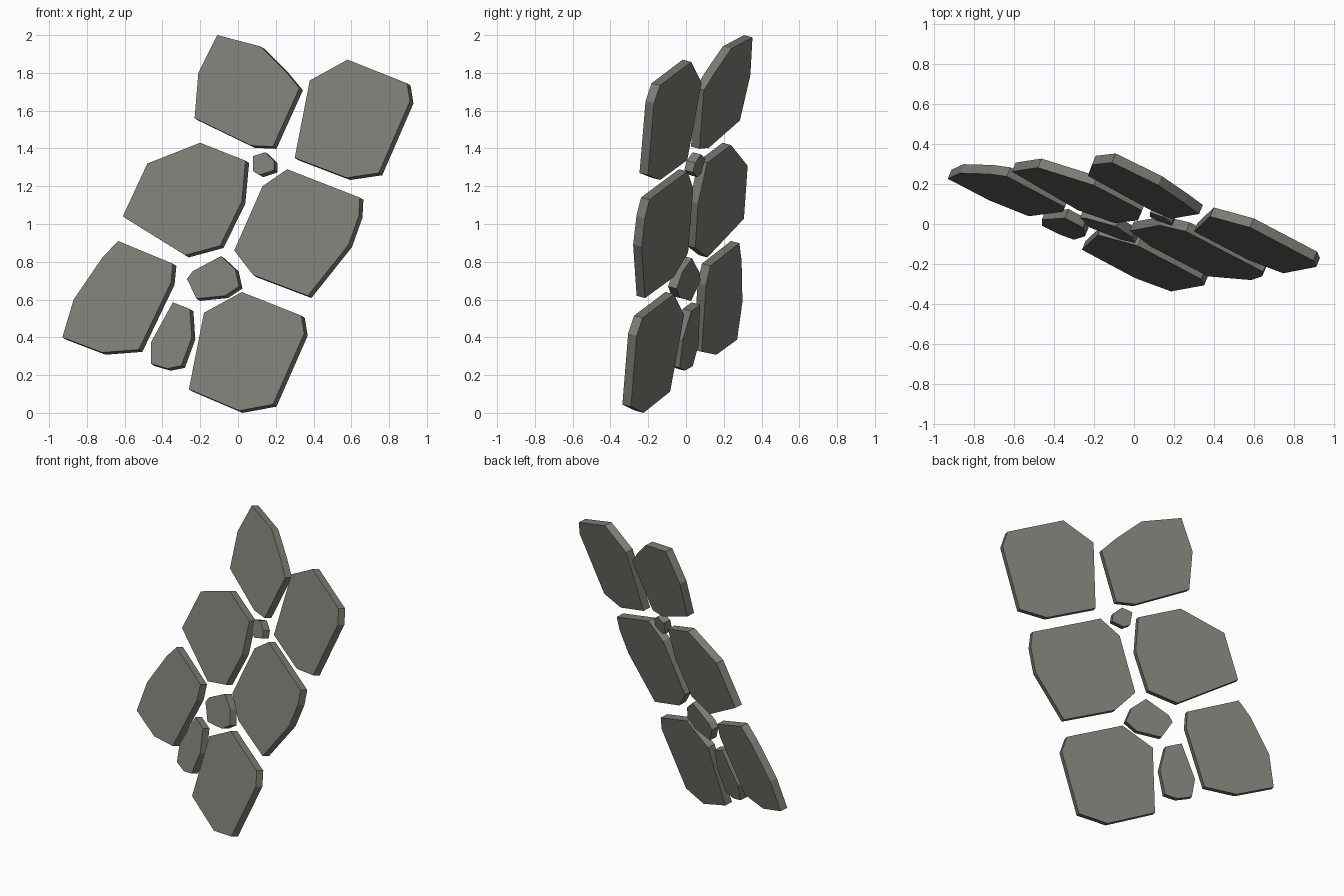
import bpy, bmesh
from mathutils import Vector

if "Cube" in bpy.data.objects:
    bpy.data.objects.remove(bpy.data.objects["Cube"])

# one flat stone colour
stone = bpy.data.materials.new("grey_stone")
stone.diffuse_color = (0.195, 0.207, 0.175, 1)
stone.use_nodes = True
stone.node_tree.nodes["Principled BSDF"].inputs["Base Color"].default_value = stone.diffuse_color

# all slabs share one tilted plane: y = A*x + B*z + C
A, B, C = -0.42, 0.266, -0.271
BACK = Vector((-A, 1, -B)).normalized()
THICK = 0.05


def slab(name, outline):
    """Lay a front-view (x, z) outline on the plane and extrude it backwards."""
    bm = bmesh.new()
    front = [bm.verts.new((x, A * x + B * z + C, z)) for x, z in outline]
    back = [bm.verts.new(v.co + BACK * THICK) for v in front]
    bm.faces.new(front)
    bm.faces.new(back[::-1])
    n = len(front)
    for i in range(n):
        j = (i + 1) % n
        bm.faces.new((front[j], front[i], back[i], back[j]))
    bmesh.ops.recalc_face_normals(bm, faces=bm.faces)
    me = bpy.data.meshes.new(name)
    bm.to_mesh(me)
    bm.free()
    me.materials.append(stone)
    bpy.context.collection.objects.link(bpy.data.objects.new(name, me))


# large paving stones, top to bottom
slab("top_left_stone", [(-.11, 2), (.12, 1.94), (.25, 1.81), (.325, 1.72),
                        (.185, 1.41), (.07, 1.415), (-.23, 1.56), (-.21, 1.8)])
slab("top_right_stone", [(.58, 1.87), (.38, 1.76), (.3, 1.35), (.575, 1.245),
                         (.745, 1.27), (.91, 1.65), (.895, 1.745)])
slab("middle_left_stone", [(-.2, 1.43), (-.48, 1.32), (-.61, 1.04), (-.28, .835),
                           (-.095, .885), (.02, 1.12), (.04, 1.335)])
slab("middle_right_stone", [(.26, 1.29), (.13, 1.2), (-.02, .86), (.08, .73),
                            (.37, .62), (.585, .89), (.64, 1.045), (.645, 1.14)])
slab("bottom_left_stone", [(-.635, .91), (-.72, .82), (-.87, .6), (-.93, .4), (-.72, .32),
                           (-.525, .335), (-.355, .69), (-.345, .79)])
slab("bottom_right_stone", [(.02, .64), (-.18, .53), (-.26, .125), (.005, .012),
                            (.185, .045), (.35, .42), (.335, .515)])

# small filler stones
slab("wide_filler_stone", [(-.24, .75), (-.09, .83), (-.015, .76), (.005, .67),
                           (-.07, .62), (-.22, .605), (-.27, .71)])
slab("tall_filler_stone", [(-.345, .585), (-.255, .55), (-.245, .4), (-.3, .25),
                           (-.375, .235), (-.46, .26), (-.46, .375)])
slab("tiny_filler_stone", [(.08, 1.36), (.145, 1.38), (.19, 1.335), (.19, 1.285),
                           (.115, 1.26), (.08, 1.28)])
